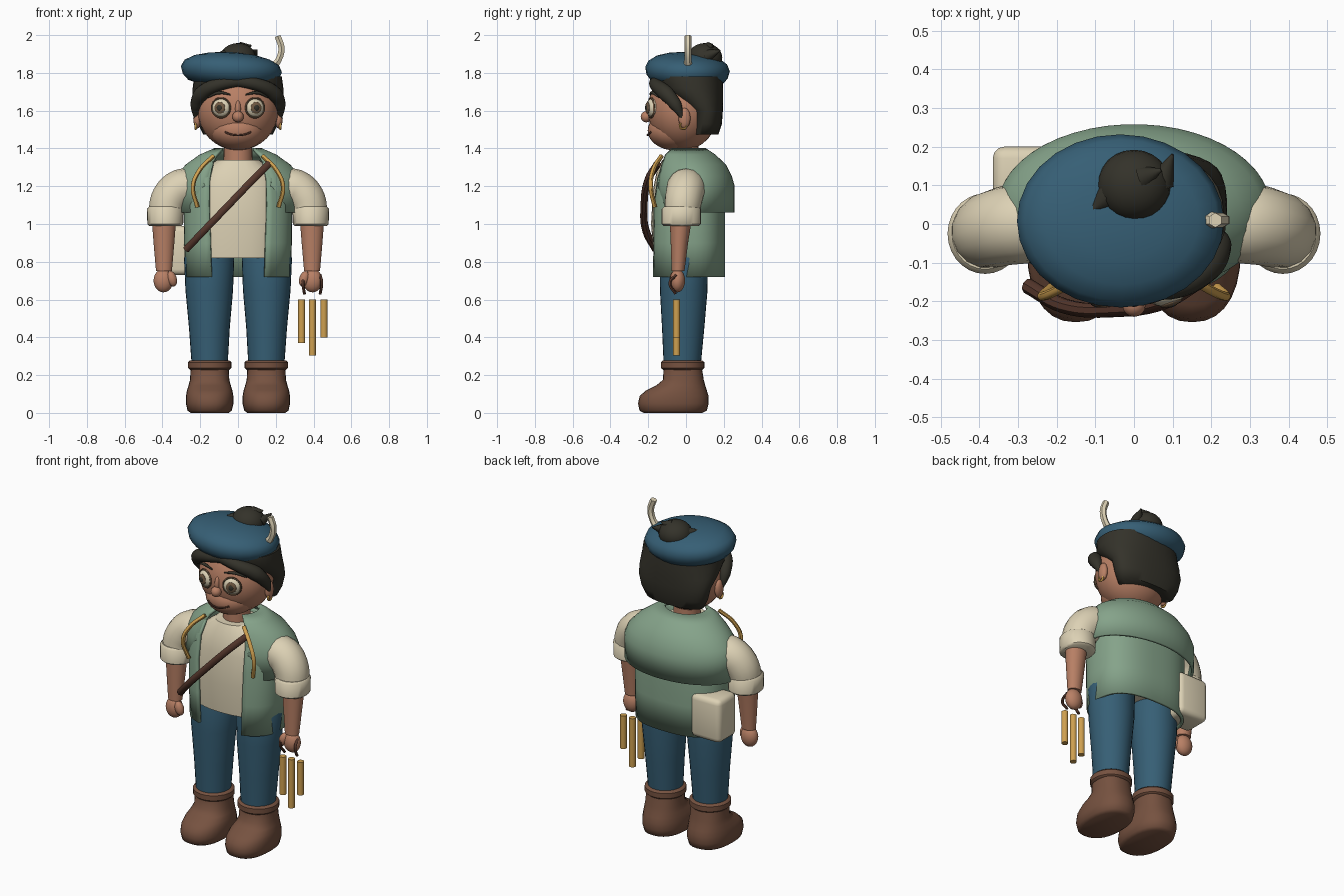
import bpy, bmesh, math
from mathutils import Matrix, Vector

cube = bpy.data.objects.get("Cube")
if cube:
    bpy.data.objects.remove(cube)


def material(name, *rgb):
    m = bpy.data.materials.new(name)
    m.use_nodes = True
    m.diffuse_color = (*rgb, 1)
    m.node_tree.nodes["Principled BSDF"].inputs["Base Color"].default_value = (*rgb, 1)
    return m


BLUE = material("denim blue", .037, .114, .178)
GREEN = material("sage green", .235, .366, .254)
CREAM = material("cream", .72, .64, .46)
SKIN = material("skin", .48, .215, .13)
BOOT = material("boot brown", .181, .084, .051)
HAIR = material("dark hair", .034, .032, .023)
GOLD = material("gold", .62, .35, .08)
STRAP = material("strap brown", .09, .038, .025)
IRIS = material("iris brown", .16, .1, .055)


def finish(name, mesh, mat, angle=45):
    ob = bpy.data.objects.new(name, mesh)
    bpy.context.collection.objects.link(ob)
    mesh.materials.clear()
    mesh.materials.append(mat)
    mesh.shade_smooth()
    mesh.set_sharp_from_angle(angle=math.radians(angle))
    return ob


def from_bm(name, bm, mat, angle=45):
    bmesh.ops.recalc_face_normals(bm, faces=bm.faces)
    mesh = bpy.data.meshes.new(name)
    bm.to_mesh(mesh)
    bm.free()
    return finish(name, mesh, mat, angle)


def loft(name, mat, rings, p=2, n=28, angle=45):
    """Stack of superellipse rings (z, cx, cy, rx, ry[, half width of front opening])."""
    bm = bmesh.new()
    is_open = len(rings[0]) > 5
    rows = []
    for z, cx, cy, rx, ry, *gap in rings:
        g = math.asin((gap[0] / rx) ** (p / 2)) if gap else 0
        row = []
        for i in range(n):
            t = -math.pi / 2 + g + (2 * math.pi - 2 * g) * i / (n - 1 if is_open else n)
            c, s = math.cos(t), math.sin(t)
            row.append(bm.verts.new((cx + rx * math.copysign(abs(c) ** (2 / p), c),
                                     cy + ry * math.copysign(abs(s) ** (2 / p), s), z)))
        rows.append(row)
    for a, b in zip(rows, rows[1:]):
        for i in range(n - 1 if is_open else n):
            j = (i + 1) % n
            bm.faces.new((a[i], a[j], b[j], b[i]))
    if not is_open:
        bm.faces.new(rows[0])
        bm.faces.new(rows[-1])
    ob = from_bm(name, bm, mat, angle)
    if is_open:
        mod = ob.modifiers.new("thickness", 'SOLIDIFY')
        mod.thickness, mod.offset = .016, 0
    return ob


def ball(name, mat, centre, radii, turn=(0, 0, 0), seg=24):
    bm = bmesh.new()
    bmesh.ops.create_uvsphere(bm, u_segments=seg, v_segments=seg // 2, radius=1)
    bmesh.ops.scale(bm, vec=radii, verts=bm.verts)
    ob = from_bm(name, bm, mat, 80)
    ob.location, ob.rotation_euler = centre, turn
    return ob


def tube(name, mat, points, radii, sides=2, closed=False):
    """Round tube through the points, with a radius at each."""
    cu = bpy.data.curves.new(name, 'CURVE')
    cu.dimensions, cu.bevel_depth, cu.bevel_resolution = '3D', 1, sides
    cu.use_fill_caps, cu.resolution_u = True, 6
    sp = cu.splines.new('BEZIER')
    sp.bezier_points.add(len(points) - 1)
    sp.use_cyclic_u = closed
    for i, (bp, co) in enumerate(zip(sp.bezier_points, points)):
        bp.co = co
        bp.handle_left_type = bp.handle_right_type = 'AUTO'
        bp.radius = radii[i] if isinstance(radii, (list, tuple)) else radii
    tmp = bpy.data.objects.new(name, cu)
    bpy.context.collection.objects.link(tmp)
    bpy.context.view_layer.update()
    mesh = bpy.data.meshes.new_from_object(tmp.evaluated_get(bpy.context.evaluated_depsgraph_get()))
    bpy.data.objects.remove(tmp)
    return finish(name, mesh, mat)


def circle(centre, r, turn=0, steps=8):
    """Points of an upright circle facing the front, turned about z."""
    m = Matrix.Rotation(turn, 3, 'Z')
    angles = [2 * math.pi * i / steps for i in range(steps)]
    return [Vector(centre) + m @ Vector((r * math.cos(a), 0, r * math.sin(a))) for a in angles]


# Torso, open vest and shoulder cape
loft("shirt", CREAM, [(.82, 0, 0, .24, .17), (1, 0, 0, .25, .185), (1.18, 0, 0, .24, .175),
                      (1.28, 0, -.01, .19, .145), (1.34, 0, -.015, .11, .11)], p=2.4)
loft("vest", GREEN, [(.72, 0, .01, .272, .19, .14), (.9, 0, .01, .277, .19, .145),
                     (1.1, 0, .01, .28, .19, .152), (1.24, 0, .01, .25, .175, .15),
                     (1.33, 0, 0, .19, .14, .13)], p=2.6, n=40)
loft("shoulder_cape", GREEN, [(1.06, 0, .04, .345, .21, .2), (1.2, 0, .04, .345, .21, .17),
                              (1.25, 0, .036, .325, .2, .155), (1.31, 0, .028, .27, .178, .14),
                              (1.36, 0, .01, .2, .142, .115), (1.395, 0, 0, .12, .1, .08)], n=40, angle=60)
loft("neck", SKIN, [(1.28, 0, -.01, .077, .075), (1.43, 0, -.01, .075, .075)])

for s, side in ((1, "left"), (-1, "right")):
    # Legs and boots
    x = .15 * s
    loft(side + "_trouser_leg", BLUE, [(.25, x, -.02, .095, .098), (.45, x * 1.01, -.015, .108, .112),
                                       (.65, x * 1.015, -.012, .126, .126), (.82, x * 1.02, -.012, .133, .128),
                                       (.88, x * 1.02, -.01, .11, .12)])
    loft(side + "_boot", BOOT, [(0, x, -.07, .1, .155), (.012, x, -.068, .117, .178), (.05, x, -.067, .126, .187),
                                (.09, x, -.063, .125, .182), (.12, x, -.05, .12, .16), (.145, x, -.028, .112, .13),
                                (.175, x, -.014, .104, .108), (.25, x, -.018, .1, .1)], p=2.3, angle=60)
    loft(side + "_boot_cuff", BOOT, [(.228, x, -.018, .104, .104), (.238, x, -.018, .115, .115),
                                     (.268, x, -.018, .115, .115), (.278, x, -.018, .104, .104)])

    # Arms
    tube(side + "_sleeve", CREAM, [(.23 * s, 0, 1.19), (.3 * s, 0, 1.187), (.36 * s, -.012, 1.135),
                                   (.385 * s, -.025, 1.04)], [.1, .104, .1, .092], sides=6)
    x = .385 * s
    loft(side + "_sleeve_cuff", CREAM, [(.99, x, -.025, .085, .092), (1, x, -.025, .095, .104),
                                        (1.08, x, -.025, .097, .104), (1.092, x, -.025, .086, .092)])
    x = .392 * s
    loft(side + "_forearm", SKIN, [(.75, x, -.042, .042, .034), (.9, x, -.035, .055, .046),
                                   (1.02, x, -.028, .064, .058)])
    ball(side + "_hand", SKIN, (.395 * s, -.045, .7), (.052, .04, .062))
    ball(side + "_thumb", SKIN, (.35 * s, -.062, .71), (.026, .025, .042), (0, .3 * s, 0), 16)

    # Gold trim on the chest
    tube(side + "_chest_trim", GOLD, [(.13 * s, -.13, 1.36), (.2 * s, -.172, 1.29), (.238 * s, -.187, 1.2),
                                      (.215 * s, -.165, 1.09)], .012)

    # Eyes with rims, turned a little outwards
    turn = .33 * s
    out = Vector((math.sin(turn), -math.cos(turn), 0))
    eye = Vector((.087 * s, -.176, 1.615))
    ball(side + "_eye", CREAM, eye, (.052, .035, .05), (0, 0, turn))
    tube(side + "_eye_rim", IRIS, circle(eye + out * .01, .051, turn), .005, closed=True)
    ball(side + "_iris", IRIS, eye + out * .029, (.03, .009, .031), (0, 0, turn))
    ball(side + "_pupil", HAIR, eye + out * .034, (.016, .007, .017), (0, 0, turn), 16)

    # Ears, earrings and front locks
    ball(side + "_ear", SKIN, (.216 * s, -.008, 1.56), (.021, .032, .055), seg=16)
    tube(side + "_earring", GOLD, circle((.224 * s, -.015, 1.52), .017, math.pi / 2), .006, closed=True)
    tube(side + "_front_lock", HAIR, [(-.01 * s, -.16, 1.755), (.11 * s, -.158, 1.735), (.19 * s, -.105, 1.69),
                                      (.22 * s, -.055, 1.63), (.226 * s, -.02, 1.56)],
         [.028, .034, .042, .033, .008], sides=4)
    tube(side + "_brow", HAIR, [(.04 * s, -.19, 1.685), (.1 * s, -.178, 1.695), (.16 * s, -.14, 1.67)],
         [.004, .009, .004])

# Head and face
ball("head", SKIN, (0, -.015, 1.605), (.215, .188, .215), seg=32)
ball("jaw", SKIN, (0, -.06, 1.495), (.145, .143, .105), seg=32)
ball("nose", SKIN, (0, -.21, 1.568), (.03, .03, .03), seg=16)
ball("nose_bridge", SKIN, (0, -.195, 1.61), (.016, .02, .045), seg=16)
tube("mouth", STRAP, [(-.07, -.186, 1.487), (-.035, -.2, 1.474), (0, -.204, 1.47),
                      (.035, -.2, 1.474), (.07, -.186, 1.487)], .005)

# Hair, topknot and its tufts
loft("hair", HAIR, [(1.475, 0, .1, .185, .072), (1.53, 0, .107, .212, .083), (1.6, 0, .107, .23, .088),
                    (1.66, 0, .065, .24, .132), (1.72, 0, .025, .24, .172), (1.78, 0, .02, .232, .172)],
     p=2.3, n=32, angle=70)
ball("topknot", HAIR, (0, .1, 1.88), (.095, .092, .078))
for name, base, tip in (("tuft_right", (-.07, .07, 1.89), (-.115, .03, 1.9)),
                        ("tuft_left", (.07, .11, 1.89), (.1, .18, 1.92)),
                        ("tuft_top", (.02, .12, 1.93), (.07, .14, 1.945))):
    tube(name, HAIR, [base, tip], [.035, .004])

# Beret and quill
beret = loft("beret", BLUE, [(-.085, 0, 0, .17, .15), (-.07, 0, 0, .225, .19), (-.04, 0, 0, .255, .215),
                             (0, 0, 0, .268, .224), (.035, 0, 0, .25, .208), (.062, 0, 0, .2, .168),
                             (.08, 0, 0, .125, .105), (.088, 0, 0, .04, .035)], angle=70)
beret.location, beret.rotation_euler = (-.035, .008, 1.82), (-.05, .06, 0)
tube("quill", CREAM, [(.175, .01, 1.82), (.215, .01, 1.87), (.23, .01, 1.93), (.21, .01, 1.995)],
     [.024, .019, .019, .019], sides=1)

# Cross strap and hip bag
tube("cross_strap", STRAP, [(.165, -.15, 1.32), (.08, -.2, 1.235), (-.05, -.222, 1.1),
                            (-.18, -.212, .965), (-.275, -.16, .865)], .02)
bm = bmesh.new()
bmesh.ops.create_cube(bm, size=1)
bmesh.ops.scale(bm, vec=(.2, .17, .26), verts=bm.verts)
bmesh.ops.bevel(bm, geom=bm.edges[:], offset=.03, segments=3, profile=.5, affect='EDGES')
bag = from_bm("hip_bag", bm, CREAM)
bag.location = (-.265, .115, .86)

# Chimes hanging below the left hand
for i, (x, low) in enumerate(((.337, .37), (.394, .305), (.455, .4))):
    loft(f"chime_{i + 1}", GOLD, [(low, x, -.05, .019, .019), (.6, x, -.05, .019, .019)], n=14)
for i, x in enumerate((.352, .435)):
    tube(f"chime_cord_{i + 1}", STRAP, [(x, -.05, .73), (x - .008 + .016 * i, -.085, .69), (x, -.055, .63)], .008)
